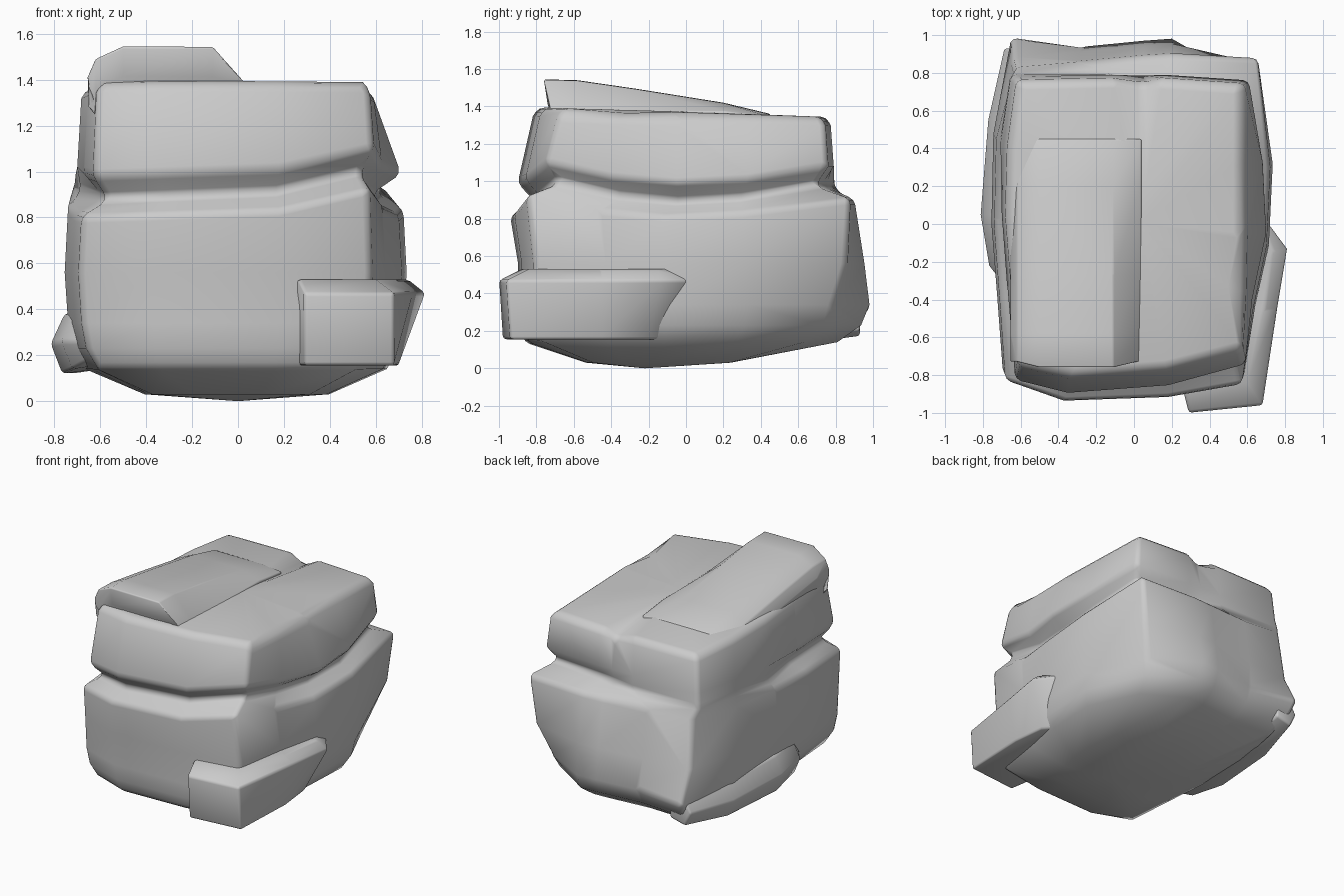
import bpy, bmesh
from mathutils import Vector

if "Cube" in bpy.data.objects:
    bpy.data.objects.remove(bpy.data.objects["Cube"])


def loft(name, rings, start=None, end=None, wear=.03):
    """Skin closed rings; close each end with a fan to a point."""
    bm = bmesh.new()
    rows = [[bm.verts.new(p) for p in r] for r in rings]
    n = len(rows[0])
    for a, b in zip(rows, rows[1:]):
        for i in range(n):
            j = (i + 1) % n
            bm.faces.new((a[i], a[j], b[j], b[i]))
    for row, tip in ((rows[0], start), (rows[-1], end)):
        if tip is None:
            tip = sum((v.co for v in row), Vector()) / n
        t = bm.verts.new(tip)
        for i in range(n):
            bm.faces.new((row[i], row[(i + 1) % n], t))
    bmesh.ops.recalc_face_normals(bm, faces=bm.faces)
    me = bpy.data.meshes.new(name)
    bm.to_mesh(me)
    bm.free()
    ob = bpy.data.objects.new(name, me)
    bpy.context.collection.objects.link(ob)
    # Worn, softly shaded edges
    bpy.ops.object.select_all(action='DESELECT')
    bpy.context.view_layer.objects.active = ob
    ob.select_set(True)
    bpy.ops.object.shade_smooth_by_angle(angle=2.2)
    b = ob.modifiers.new("worn_edges", 'BEVEL')
    b.width = wear
    b.segments = 2
    b.limit_method = 'ANGLE'
    b.angle_limit = .7
    return ob


# Main boulder columns: lower plan x, y / slab plan x, y / groove height, groove depth
cols = [
    (-.68, -.83, -.63, -.83, .88, .09),
    (-.37, -.94, -.35, -.90, .89, .09),
    (.18, -.92, .18, -.86, .91, .09),
    (.57, -.85, .59, -.75, 1.00, .09),
    (.63, -.45, .63, -.40, .92, .14),
    (.70, -.12, .71, -.05, .89, .18),
    (.72, .30, .69, .33, .91, .12),
    (.66, .88, .61, .76, .98, .08),
    (.20, .90, .16, .79, .98, .07),
    (.05, .89, .05, .785, .98, .04),
    (-.28, .86, -.12, .79, .98, .0),
    (-.63, .83, -.64, .78, .98, -.02),
    (-.73, .45, -.69, .42, .96, -.03),
    (-.74, .00, -.70, .05, .92, .02),
    (-.71, -.40, -.67, -.35, .89, .11),
]
BACK_RIGHT, NOTCH, BACK_LEFT = 7, 9, 11


def lower(z, sx, front, back, br=1, bl=1):
    """Ring of the lower boulder; the two back corners scale separately."""
    ring = []
    for i, c in enumerate(cols):
        k = {BACK_RIGHT: br, BACK_LEFT: bl}.get(i, 1)
        ring.append((c[0] * sx * min(k, 1.03), c[1] * k * (front if c[1] < 0 else back), z))
    return ring


def slab(z, sx, sf, sb, right, notch=0):
    ring = [(min(c[2] * sx, right), c[3] * (sf if c[3] < 0 else sb),
             z - .03 * c[3]) for c in cols]
    x, y, h = ring[NOTCH]
    ring[NOTCH] = (x, y - notch, h - notch)
    return ring


rings = [
    [(c[0] * .55, c[1] * .42 - .14, .03) for c in cols],
    lower(.14, .9, .92, .9, .80, 1.05),
    lower(.23, .97, .95, 1.04, .80, 1.07),
    lower(.34, 1.0, .96, 1.09, .82, 1.10),
    lower(.56, 1.02, .955, 1.06, .92, 1.0),
    [(c[0], c[1], c[4] - .075) for c in cols],
    [(c[2] * (1 - c[5]), c[3] * (1 - c[5]), c[4] - .01) for c in cols],
    [(c[2] * (1 - c[5] * .8), c[3] * (1 - c[5] * .8), c[4] + .03) for c in cols],
    [(c[2], c[3], c[4] + .10) for c in cols],
    slab(1.32, .975, .91, .98, .59, .02),
    slab(1.368, .93, .875, .95, .55, .045),
]
# Chip in the right rim of the slab
rings[-1][4] = (.50, -.33, 1.365)
loft("layered_rock", rings, (0, -.22, 0), (.03, 0, 1.372))

# Raised ridge on the top left, sinking towards the back
ridge = []
for y, h in ((-.74, 1.40), (-.76, 1.53), (-.58, 1.525), (-.27, 1.48),
             (.2, 1.405), (.45, 1.345)):
    ridge.append([(-.60, y, 1.22), (-.655, y, h - .12), (-.62, y, h - .04),
                  (-.5, y, h + .015), (-.11, y, h + .013),
                  (.04, y, min(1.375, h)), (.04, y, 1.22)])
# Front of the ridge follows the curve of the slab face
for k in (0, 1):
    ridge[k] = [(x, y + d, z) for (x, y, z), d in
                zip(ridge[k], (.06, .03, .03, 0, 0, .03, .06))]
loft("top_ridge", ridge, wear=.015)

# Block jutting from the low front right corner
foot = [(.29, -.98), (.68, -.94), (.70, -.45), (.67, -.20), (.50, .0), (.2, -.4)]
head = [(.29, -1.0), (.68, -.96), (.76, -.45), (.815, -.13), (.66, .08), (.2, -.6)]
top = [(.26, -.88), (.60, -.84), (.69, -.45), (.74, -.15), (.60, .04), (.2, -.6)]
loft("corner_block", [[(x, y, .155) for x, y in foot],
                      [(x, y, .47) for x, y in head],
                      [(x, y, .53) for x, y in top]], wear=.015)

# Rounded lip low along the left side
lip = []
for y, x, z, r in ((.93, -.69, .27, .10), (.55, -.775, .24, .12), (.05, -.815, .25, .13),
                   (-.22, -.77, .26, .12), (-.34, -.68, .26, .07)):
    lip.append([(x, y, z), (x + .05, y, z - r), (-.52, y, z - r + .03),
                (-.52, y, z + r + .04), (x + .06, y, z + r)])
loft("left_lip", lip, wear=.015)
